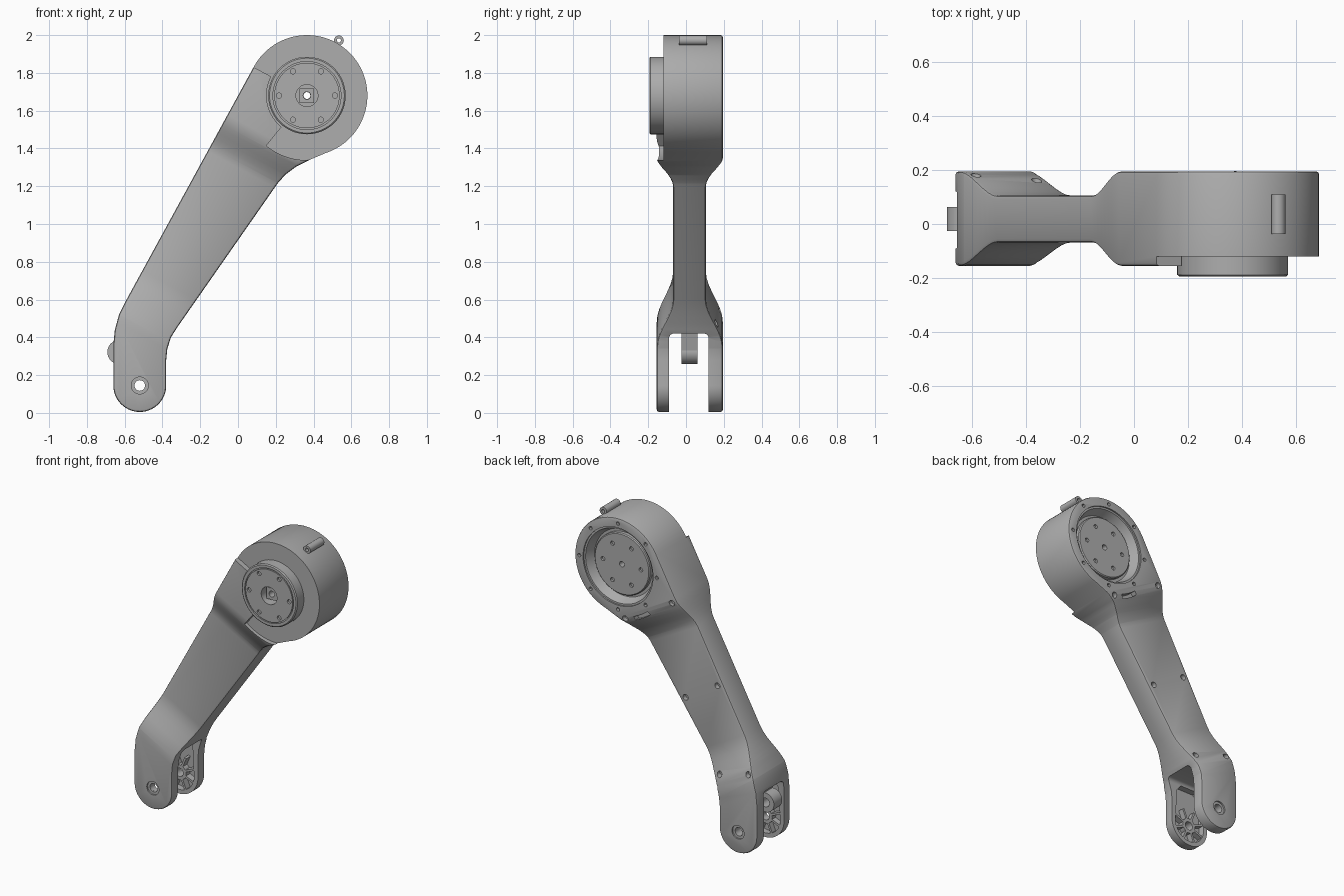
import bpy, bmesh, math
from mathutils import Vector, Matrix

if "Cube" in bpy.data.objects:
    bpy.data.objects.remove(bpy.data.objects["Cube"])

GREY = bpy.data.materials.new("satin grey")
GREY.use_nodes = True
COLOUR = (0.42, 0.42, 0.42, 1)
GREY.diffuse_color = COLOUR
GREY.node_tree.nodes["Principled BSDF"].inputs["Base Color"].default_value = COLOUR

CX, CZ = 0.365, 1.68      # joint housing centre
PX, PZ = -0.52, 0.145     # fork pivot centre
AXIS = Vector((0.478, 0, 0.878))
parts = []


def finish(bm, name, cutter=False):
    bmesh.ops.recalc_face_normals(bm, faces=bm.faces)
    me = bpy.data.meshes.new(name)
    bm.to_mesh(me)
    bm.free()
    ob = bpy.data.objects.new(name, me)
    bpy.context.collection.objects.link(ob)
    me.materials.append(GREY)
    ob.hide_render = cutter
    if not cutter:
        parts.append(ob)
    return ob


def prism_bm(pts, y0, y1):
    bm = bmesh.new()
    face = bm.faces.new([bm.verts.new((x, y0, z)) for x, z in pts])
    new = bmesh.ops.extrude_face_region(bm, geom=[face])["geom"]
    moved = [v for v in new if isinstance(v, bmesh.types.BMVert)]
    bmesh.ops.translate(bm, verts=moved, vec=(0, y1 - y0, 0))
    return bm


def prism(name, pts, y0, y1, cutter=False):
    return finish(prism_bm(pts, y0, y1), name, cutter)


def arc(x, z, r, a0, a1, n):
    steps = [math.radians(a0 + (a1 - a0) * i / n) for i in range(n + 1)]
    return [(x + r * math.cos(a), z + r * math.sin(a)) for a in steps]


def disc(x, z, r, n=32):
    return arc(x, z, r, 0, 360, n)[:-1]


def lathe(name, x, z, profile, closed=True, cutter=False, n=64):
    """Turn (radius, y) points round an axis along y."""
    bm = bmesh.new()
    vs = [bm.verts.new((x + r, y, z)) for r, y in profile]
    for a, b in zip(vs, vs[1:]):
        bm.edges.new((a, b))
    if closed:
        bm.edges.new((vs[-1], vs[0]))
    bmesh.ops.spin(bm, geom=bm.verts[:] + bm.edges[:], cent=(x, 0, z), axis=(0, 1, 0),
                   angle=math.tau, steps=n)
    bmesh.ops.remove_doubles(bm, verts=bm.verts, dist=0.0001)
    return finish(bm, name, cutter)


def tube(name, x, z, r0, r1, y0, y1, n=32):
    return lathe(name, x, z, [(r0, y0), (r1, y0), (r1, y1), (r0, y1)], n=n)


def apply(ob, mod):
    bpy.context.view_layer.objects.active = ob
    bpy.ops.object.modifier_apply(modifier=mod.name)


def cut(ob, cutter):
    mod = ob.modifiers.new("cut", 'BOOLEAN')
    mod.operation, mod.solver, mod.object = 'DIFFERENCE', 'EXACT', cutter
    apply(ob, mod)
    bpy.data.objects.remove(cutter)


def drill(ob, x, z, r, y0, y1, n=20):
    cut(ob, prism("drill", disc(x, z, r, n), y0, y1, True))


# Arm body: one outline, sliced across its length, then pinched in thickness
outline = (arc(CX, CZ, 0.32, -72, 151, 56) + [(-0.59, 0.60), (-0.63, 0.52), (-0.652, 0.44), (-0.66, 0.36)]
           + arc(PX, PZ, 0.14, 180, 360, 28)
           + [(-0.38, 0.28), (-0.374, 0.34), (-0.355, 0.40), (-0.32, 0.455),
              (0.21, 1.215), (0.25, 1.26), (0.31, 1.305), (0.38, 1.34)])
N = 8
stations = []
for i in range(N + 1):
    t = i / N
    ease = t * t * (3 - 2 * t)
    stations += [(0.12 + 0.30 * t, 1 - ease), (1.14 + 0.22 * t, ease)]
stations.sort()
bm = prism_bm(outline, -1, 1)
for s, _ in stations:
    bmesh.ops.bisect_plane(bm, geom=bm.verts[:] + bm.edges[:] + bm.faces[:],
                           plane_co=AXIS * s, plane_no=AXIS)


def fullness(s):
    if s <= stations[0][0] or s >= stations[-1][0]:
        return 1
    for (a, fa), (b, fb) in zip(stations, stations[1:]):
        if s <= b:
            return fa + (fb - fa) * (s - a) / (b - a)


for v in bm.verts:
    f = fullness(v.co.dot(AXIS) / AXIS.length_squared)
    v.co.y = 0.105 + 0.09 * f if v.co.y > 0 else -0.068 - 0.087 * f
arm = finish(bm, "arm_body")
bev = arm.modifiers.new("edges", 'BEVEL')
bev.width, bev.segments, bev.limit_method = 0.012, 2, 'ANGLE'
bev.angle_limit, bev.use_clamp_overlap = math.radians(50), False
apply(arm, bev)

# Stepped front face round the hub
cut(arm, prism("step", [(CX, CZ)] + arc(CX, CZ, 0.342, -129, 152, 60), -0.3, -0.12, True))
cut(arm, prism("hub_seat", disc(CX, CZ, 0.214, 64), -0.3, -0.12, True))

# Fork slot with rounded roof, and lightening pockets inside both prongs
slot = prism("slot", [(-0.09, -0.1), (0.12, -0.1)] + arc(0.095, 0.395, 0.025, 0, 90, 5)
             + arc(-0.065, 0.395, 0.025, 90, 180, 5), -0.2, 0.8, True)
slot.data.transform(Matrix.Rotation(math.radians(90), 4, 'Z'))
cut(arm, slot)
cut(arm, prism("pocket", arc(PX, PZ, 0.112, 180, 360, 24) + [(-0.42, 0.36), (-0.45, 0.4),
                                                           (-0.58, 0.4), (-0.62, 0.36)], -0.132, 0.168, True))

# Pivot bores
drill(arm, PX, PZ, 0.028, -0.3, 0.3, 24)
for y0, y1 in ((-0.3, -0.145), (0.185, 0.3)):
    drill(arm, PX, PZ, 0.045, y0, y1, 24)

# Radial ribs and bosses in the pockets
for side, y0, y1 in (("front", -0.134, -0.095), ("back", 0.125, 0.170)):
    tube(side + "_pivot_boss", PX, PZ, 0.028, 0.05, y0, y1)
    for k in range(8):
        a = math.radians(45 * k + 22.5)
        u, w = Vector((math.cos(a), math.sin(a))), Vector((-math.sin(a), math.cos(a))) * 0.007
        c = Vector((PX, PZ))
        pts = [c + u * 0.045 - w, c + u * 0.115 - w, c + u * 0.115 + w, c + u * 0.045 + w]
        prism(f"{side}_rib_{k + 1}", [tuple(p) for p in pts], y0, y1)

# Cable lug in the fork roof
tube("fork_lug", -0.628, 0.322, 0.03, 0.064, -0.025, 0.062)
prism("lug_web", [(-0.62, 0.375), (-0.565, 0.33), (-0.54, 0.43), (-0.62, 0.43)], -0.025, 0.062)

# Back recess, rim screw holes, cable port and case screw holes
cut(arm, lathe("recess", CX, CZ, [(0, 0.3), (0.258, 0.3), (0.258, 0.185), (0.246, 0.185),
                                  (0.222, 0.125), (0, 0.125)], False, True))
for x, z in disc(CX, CZ, 0.286, 8):
    drill(arm, x, z, 0.012, 0.175, 0.3, 12)
port = arc(CX, CZ, 0.35, 229, 250, 8) + arc(CX, CZ, 0.325, 250, 229, 8)
cut(arm, prism("port", port, 0.15, 0.3, True))
for x, z, y in ((-0.03, 1.54, 0.195), (0.315, 1.345, 0.19), (-0.305, 1.03, 0.105),
                (-0.07, 0.89, 0.105), (-0.585, 0.54, 0.18), (-0.36, 0.475, 0.16)):
    drill(arm, x, z, 0.019, y - 0.03, 0.3, 16)
drill(arm, CX, CZ, 0.02, -0.3, 0.3)

# Rear output disc
rear = lathe("rear_disc", CX, CZ, [(0.018, 0.12), (0.204, 0.12), (0.204, 0.148),
                                   (0.198, 0.154), (0.018, 0.154)])
for x, z in disc(CX, CZ, 0.14, 6):
    drill(rear, x, z, 0.014, 0.14, 0.3, 14)

# Front hub with groove, bolt holes and square socket
hub = lathe("front_hub", CX, CZ, [(0.058, -0.11), (0.205, -0.11), (0.205, -0.188), (0.198, -0.194),
                                  (0.180, -0.194), (0.180, -0.186), (0.173, -0.186),
                                  (0.173, -0.194), (0.058, -0.194)])
for x, z in disc(CX, CZ, 0.148, 6):
    drill(hub, x, z, 0.014, -0.3, -0.18, 14)
socket = prism("hub_socket", arc(CX, CZ, 0.054, 45, 315, 3), -0.165, -0.115)
drill(socket, CX, CZ, 0.02, -0.3, 0)

# Cable eyelet on the crown
tube("crown_eyelet", 0.534, 1.972, 0.011, 0.026, -0.037, 0.11, 24)
prism("eyelet_foot", [(0.505, 1.95), (0.525, 1.935), (0.545, 1.955), (0.515, 1.965)], -0.037, 0.11)

# Smooth shading with sharp edges kept
bpy.ops.object.select_all(action='DESELECT')
for ob in parts:
    ob.select_set(True)
bpy.context.view_layer.objects.active = arm
bpy.ops.object.shade_smooth_by_angle(angle=math.radians(30))
